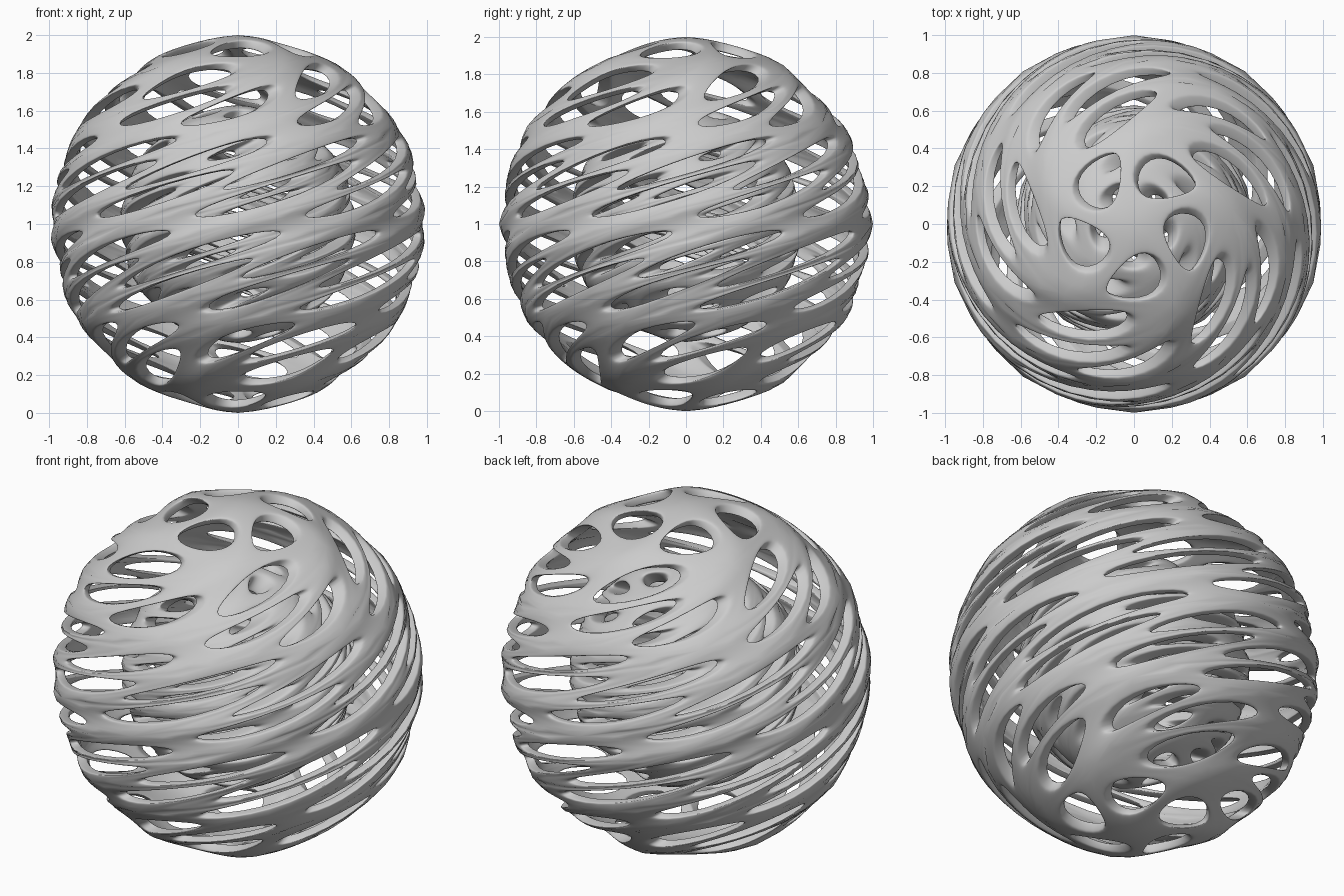
import bpy, bmesh, math

if "Cube" in bpy.data.objects:
    bpy.data.objects.remove(bpy.data.objects["Cube"])


def twisted_cage(name, radius, inset, thickness):
    # Icosphere with a hole in every triangle
    bm = bmesh.new()
    bmesh.ops.create_icosphere(bm, subdivisions=2, radius=1.0)
    centres = list(bm.faces)
    bmesh.ops.inset_individual(bm, faces=centres, thickness=inset, use_even_offset=True)
    bmesh.ops.delete(bm, geom=centres, context='FACES')
    base = bpy.data.meshes.new(name)
    bm.to_mesh(base)
    bm.free()
    ob = bpy.data.objects.new(name, base)
    bpy.context.collection.objects.link(ob)

    # Wall thickness and rounding
    solid = ob.modifiers.new("wall", 'SOLIDIFY')
    solid.thickness = thickness
    solid.offset = -1
    sub = ob.modifiers.new("round", 'SUBSURF')
    sub.levels = sub.render_levels = 3
    bpy.context.view_layer.update()
    dg = bpy.context.evaluated_depsgraph_get()
    mesh = bpy.data.meshes.new_from_object(ob.evaluated_get(dg))
    ob.modifiers.clear()
    ob.data = mesh

    # One full turn of twist from bottom to top
    top = max(v.co.z for v in mesh.vertices)
    for v in mesh.vertices:
        x, y, z = v.co / top
        a = math.pi * z
        c, s = math.cos(a), math.sin(a)
        v.co = (radius * (x * c - y * s), radius * (x * s + y * c), radius * z)
    for p in mesh.polygons:
        p.use_smooth = True
    mesh.update()
    ob.location.z = 1.0
    return ob


# Open outer cage and thicker inner ball with smaller holes
twisted_cage("outer_cage", 1.0, 0.022, 0.05)
twisted_cage("inner_ball", 0.63, 0.065, 0.16)
